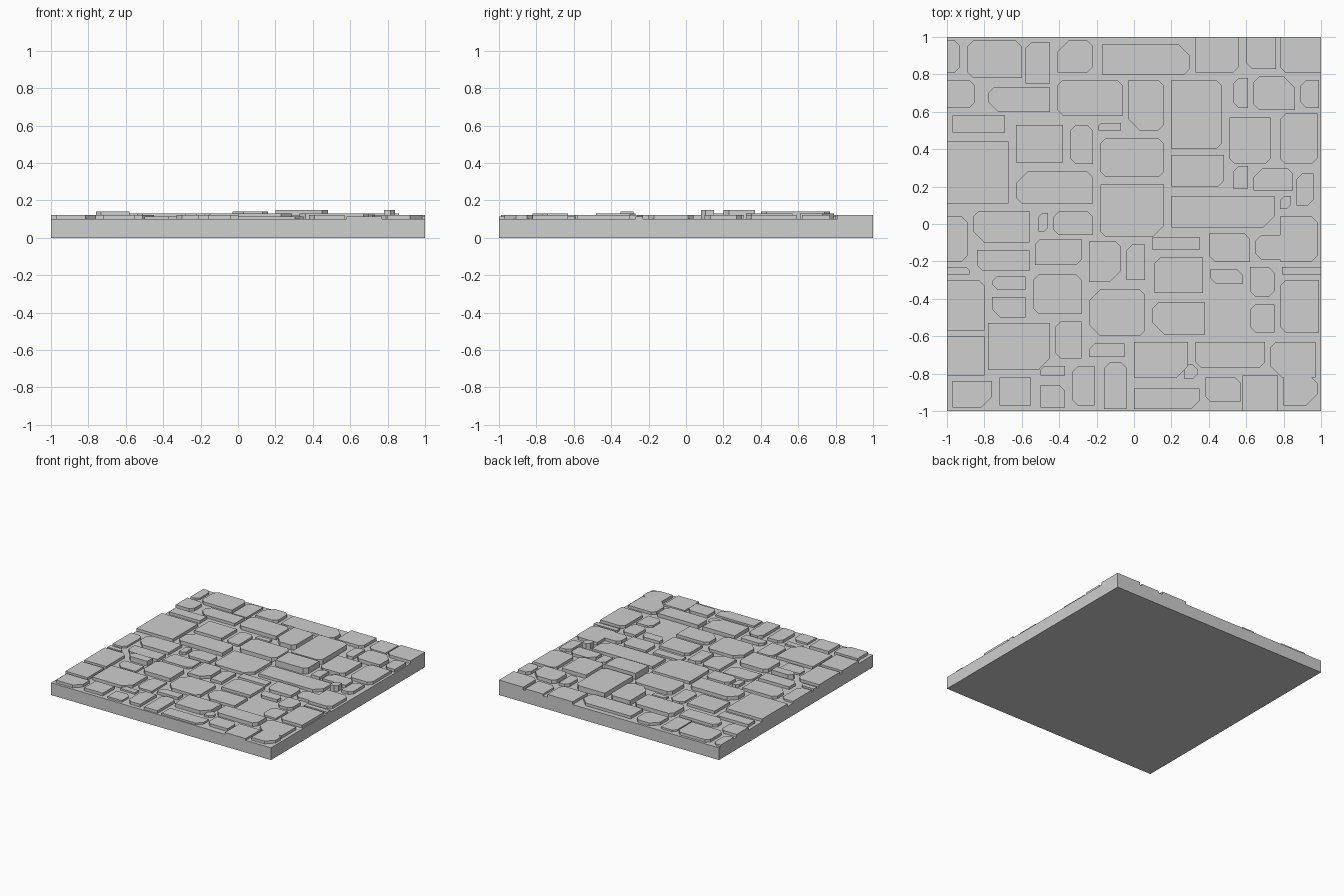
import bpy
import bmesh
from mathutils import Vector

if "Cube" in bpy.data.objects:
    bpy.data.objects.remove(bpy.data.objects["Cube"], do_unlink=True)

SLAB_TOP = 0.10
LOW, MID, RAISED, TALL, PEAK = 0.115, 0.123, 0.13, 0.14, 0.15

stone_grey = bpy.data.materials.new("stone_grey")
stone_grey.use_nodes = True
colour = (0.62, 0.62, 0.62, 1)
stone_grey.diffuse_color = colour
stone_grey.node_tree.nodes["Principled BSDF"].inputs["Base Color"].default_value = colour


def finish(name, bm):
    """Turn a bmesh into a flat shaded stone object."""
    bmesh.ops.recalc_face_normals(bm, faces=bm.faces)
    mesh = bpy.data.meshes.new(name)
    bm.to_mesh(mesh)
    bm.free()
    mesh.materials.append(stone_grey)
    item = bpy.data.objects.new(name, mesh)
    bpy.context.collection.objects.link(item)
    return item


def footprint(west, east, south, north, cuts):
    """Rectangle in hundredths; named corners are cut, capitals cut more."""
    corners = {"sw": (west, south), "se": (east, south),
               "ne": (east, north), "nw": (west, north)}
    names = list(corners)
    points = [Vector(corners[n]) / 100 for n in names]
    short = min(east - west, north - south) / 100
    outline = []
    for i, name in enumerate(names):
        here = points[i]
        if name in cuts.lower().split():
            size = min(0.06 if name.upper() in cuts else 0.03, short * 0.4)
            for other in (points[i - 1], points[(i + 1) % len(points)]):
                outline.append(here + (other - here).normalized() * size)
        else:
            outline.append(here)
    return outline


def course(name, stones):
    """One row of paving stones standing on the slab."""
    bm = bmesh.new()
    for west, east, south, north, top, cuts in stones:
        outline = footprint(west, east, south, north, cuts)
        lower = [bm.verts.new((p.x, p.y, SLAB_TOP)) for p in outline]
        upper = [bm.verts.new((p.x, p.y, top)) for p in outline]
        bm.faces.new(upper)
        for i in range(len(outline)):
            bm.faces.new((lower[i - 1], lower[i], upper[i], upper[i - 1]))
    finish(name, bm)


# Base slab
bm = bmesh.new()
bmesh.ops.create_cube(bm, size=1)
for v in bm.verts:
    v.co = (v.co.x * 2, v.co.y * 2, (v.co.z + 0.5) * SLAB_TOP)
finish("base_slab", bm)

# Rows of stones from the back edge to the front edge
course("back_edge_stones", [
    (-100, -93, 81, 98, LOW, "ne se"),
    (-89, -60, 78, 98, MID, "nw ne sw"),
    (-58, -45, 75, 97, LOW, "nw"),
    (-41, -22, 81, 98, MID, "NW ne se"),
    (-17, 30, 80, 96, MID, "NE se"),
    (33, 56, 81, 100, MID, "se"),
    (60, 76, 83, 100, LOW, "sw"),
    (78, 100, 81, 100, MID, "sw"),
])
course("second_row_stones", [
    (-100, -85, 62, 77, MID, "ne se"),
    (-78, -45, 60, 73, MID, "nw SW"),
    (-41, -6, 58, 77, RAISED, "ne nw sw"),
    (-3, 16, 50, 77, TALL, "ne se SW"),
    (20, 47, 40, 77, TALL, "se ne"),
    (53, 61, 62, 78, MID, "nw sw"),
    (64, 86, 61, 79, RAISED, "NE sw nw"),
    (89, 99, 62, 77, MID, "nw sw"),
])
course("third_row_stones", [
    (-97, -69, 49, 58, MID, ""),
    (-63, -38, 33, 53, MID, ""),
    (-34, -22, 32, 53, LOW, "nw sw ne"),
    (-19, -7, 50, 54, LOW, "nw"),
    (-18, 16, 25, 46, RAISED, "nw sw ne se"),
    (51, 73, 32, 57, RAISED, "se sw"),
    (78, 98, 32, 59, MID, "nw sw se"),
])
course("upper_middle_stones", [
    (-100, -67, 11, 44, MID, ""),
    (-63, -22, 11, 28, RAISED, "NW ne sw"),
    (-18, 16, -7, 21, MID, "SE sw"),
    (20, 48, 20, 37, PEAK, "se"),
    (53, 61, 19, 31, MID, "nw"),
    (64, 85, 18, 30, MID, "NW ne"),
    (87, 96, 10, 27, MID, "se nw"),
    (78, 84, 8, 15, PEAK, "se nw"),
    (20, 75, -2, 15, MID, "SE"),
])
course("middle_stones", [
    (-100, -89, -20, 4, LOW, "ne se"),
    (-86, -56, -10, 7, MID, "SW nw"),
    (-51, -46, -4, 6, MID, "nw se"),
    (-43, -22, -6, 7, MID, "nw sw ne"),
    (-84, -56, -25, -14, MID, "sw"),
    (-53, -28, -22, -8, LOW, "se nw"),
    (-24, -7, -31, -9, MID, "ne SE"),
    (-4, 6, -30, -11, MID, "nw"),
    (10, 35, -14, -7, LOW, ""),
    (40, 62, -20, -5, MID, "sw ne"),
    (65, 78, -19, -6, MID, "sw nw"),
    (78, 98, -20, 4, MID, "ne se"),
])
course("lower_middle_stones", [
    (-100, -88, -27, -23, LOW, "ne"),
    (-100, -80, -57, -30, MID, "ne"),
    (-76, -58, -35, -28, TALL, "nw sw"),
    (-76, -58, -50, -39, LOW, "SW"),
    (-54, -28, -48, -27, RAISED, "nw sw ne"),
    (-24, 6, -60, -35, MID, "NW SW ne se"),
    (11, 37, -37, -18, MID, "nw"),
    (41, 58, -32, -24, MID, "ne sw"),
    (62, 75, -39, -23, MID, "ne sw se"),
    (79, 100, -27, -23, LOW, ""),
    (10, 38, -59, -42, MID, "nw SW"),
    (62, 75, -58, -43, LOW, "sw nw"),
    (78, 99, -58, -30, MID, "nw sw"),
])
course("seventh_row_stones", [
    (-100, -80, -81, -60, MID, ""),
    (-78, -45, -78, -53, MID, "SE"),
    (-42, -28, -72, -52, LOW, "sw nw"),
    (-24, -5, -71, -64, MID, "nw"),
    (0, 29, -82, -63, RAISED, "SE"),
    (33, 70, -77, -63, RAISED, "sw se"),
    (73, 97, -82, -63, MID, "SW nw"),
])
course("front_edge_stones", [
    (-97, -76, -98, -84, MID, "SE"),
    (-72, -55, -97, -82, MID, ""),
    (-50, -37, -81, -76, LOW, "nw"),
    (-50, -37, -98, -86, LOW, "ne"),
    (-33, -21, -97, -76, MID, "nw sw"),
    (-16, -4, -99, -74, MID, "nw ne"),
    (27, 34, -83, -75, LOW, "se ne"),
    (0, 35, -99, -88, LOW, "SE"),
    (38, 57, -95, -82, MID, "sw ne"),
    (58, 77, -100, -81, LOW, ""),
    (80, 98, -97, -82, MID, "ne SE"),
])
